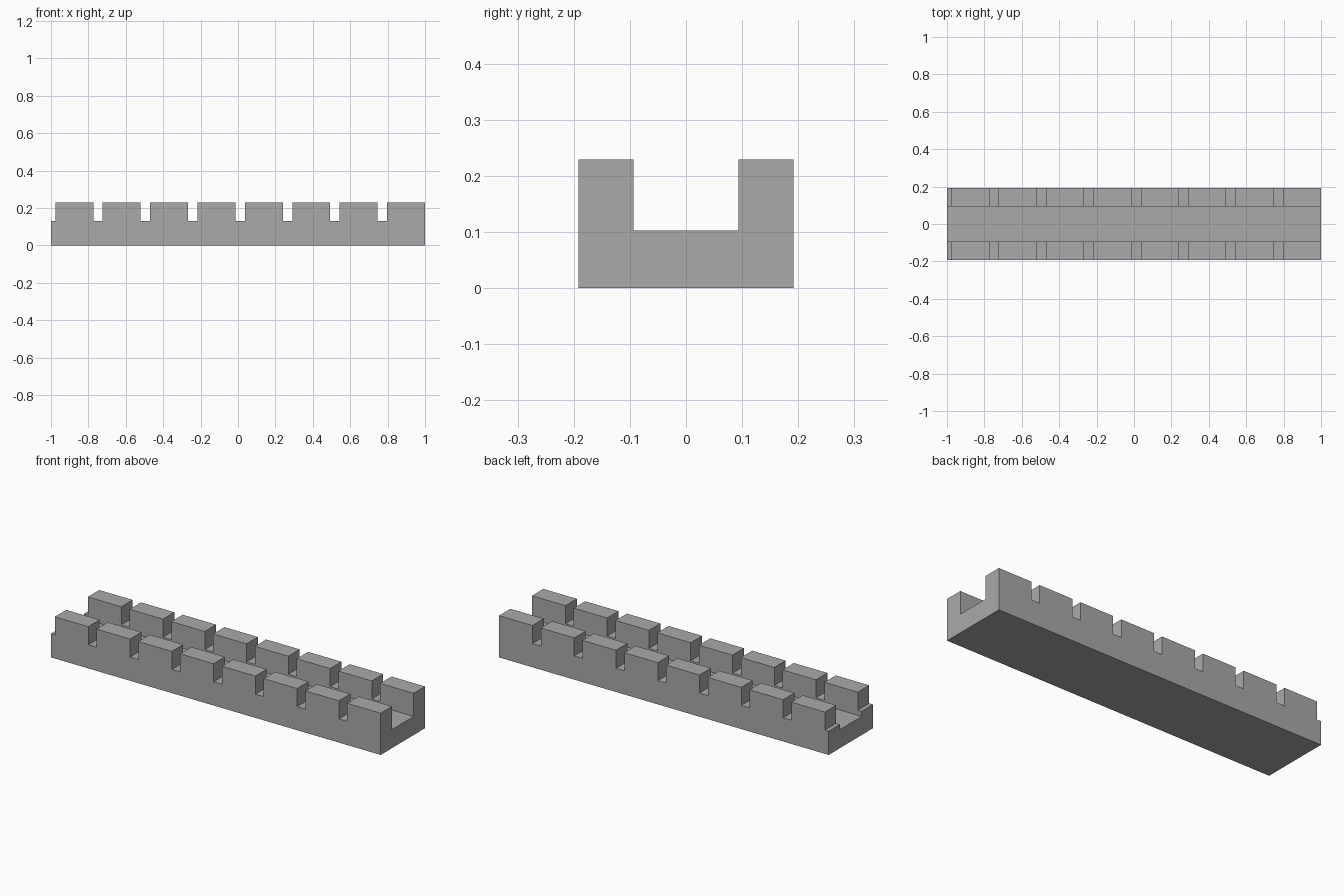
import bpy
import bmesh

# Remove the default cube
default_cube = bpy.data.objects.get("Cube")
if default_cube:
    bpy.data.objects.remove(default_cube, do_unlink=True)

HALF_LENGTH, HALF_DEPTH, HALF_CHANNEL = 1.0, 0.192, 0.0935
HEIGHT, NOTCH_Z, CHANNEL_Z = 0.229, 0.13, 0.102
BLOCKS, PITCH, BLOCK_WIDTH = 8, 0.2534, 0.203

grey = bpy.data.materials.new("stone grey")
grey.use_nodes = True
colour = (0.4, 0.4, 0.4, 1)
grey.diffuse_color = colour
grey.node_tree.nodes["Principled BSDF"].inputs["Base Color"].default_value = colour


def extrude_profile(name, points, half_depth):
    """Extrude an x-z outline along y into a closed solid."""
    bm = bmesh.new()
    face = bm.faces.new([bm.verts.new((x, -half_depth, z)) for x, z in points])
    extruded = bmesh.ops.extrude_face_region(bm, geom=[face])["geom"]
    moved = [v for v in extruded if isinstance(v, bmesh.types.BMVert)]
    bmesh.ops.translate(bm, verts=moved, vec=(0, 2 * half_depth, 0))
    bmesh.ops.recalc_face_normals(bm, faces=bm.faces)
    mesh = bpy.data.meshes.new(name)
    bm.to_mesh(mesh)
    bm.free()
    mesh.materials.append(grey)
    obj = bpy.data.objects.new(name, mesh)
    bpy.context.collection.objects.link(obj)
    return obj


# Crenellated outline: the last block ends flush with the left end
outline = [(HALF_LENGTH, 0), (-HALF_LENGTH, 0), (-HALF_LENGTH, NOTCH_Z)]
for i in range(BLOCKS):
    end = HALF_LENGTH - (BLOCKS - 1 - i) * PITCH
    start = end - BLOCK_WIDTH
    outline += [(start, NOTCH_Z), (start, HEIGHT), (end, HEIGHT)]
    if i < BLOCKS - 1:
        outline.append((end, NOTCH_Z))
wall = extrude_profile("crenellated_wall", outline, HALF_DEPTH)

# Walkway channel cut along the whole length
reach = HALF_LENGTH + 0.1
cutter = extrude_profile("walkway_cutter", [
    (-reach, CHANNEL_Z), (reach, CHANNEL_Z),
    (reach, HEIGHT + 0.1), (-reach, HEIGHT + 0.1)], HALF_CHANNEL)
cutter.hide_render = True
cut = wall.modifiers.new("walkway", "BOOLEAN")
cut.operation = "DIFFERENCE"
cut.solver = "EXACT"
cut.object = cutter

# Bake the cut and discard the cutter
bpy.context.view_layer.objects.active = wall
wall.select_set(True)
bpy.ops.object.modifier_apply(modifier=cut.name)
bpy.data.objects.remove(cutter, do_unlink=True)
